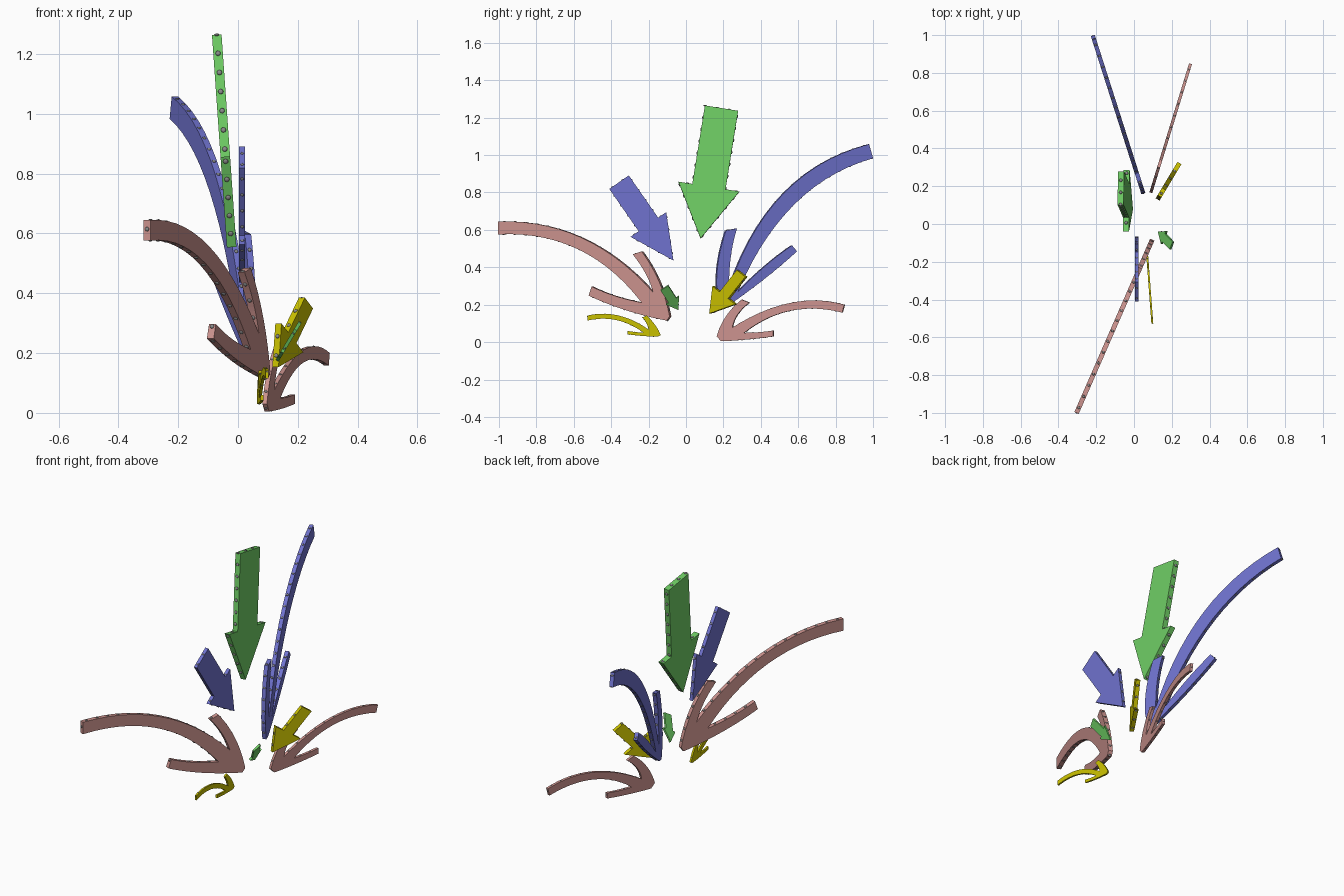
import bpy, bmesh
from mathutils import Vector, Matrix

if "Cube" in bpy.data.objects:
    bpy.data.objects.remove(bpy.data.objects["Cube"])


def material(name, rgb):
    m = bpy.data.materials.new(name)
    m.diffuse_color = (*rgb, 1)
    m.use_nodes = True
    m.node_tree.nodes["Principled BSDF"].inputs["Base Color"].default_value = m.diffuse_color
    return m


PINK = material("pink", (0.60, 0.29, 0.27))
BLUE = material("blue", (0.16, 0.17, 0.62))
GREEN = material("green", (0.16, 0.62, 0.13))
YELLOW = material("yellow", (0.60, 0.54, 0.0))
STUD = material("stud", (0.25, 0.25, 0.25))


def bend(start, segs, steps=14):
    """Outline from segments: (y, z) is a line, (cy, cz, y, z) a bent edge."""
    pts, p = [Vector(start)], Vector(start)
    for s in segs:
        e = Vector(s[-2:])
        if len(s) == 4:
            c = Vector(s[:2])
            for i in range(1, steps):
                t = i / steps
                pts.append(p * (1 - t) ** 2 + c * 2 * t * (1 - t) + e * t * t)
        pts.append(e)
        p = e
    if (pts[-1] - pts[0]).length < 1e-5:
        pts.pop()
    return pts


def block(tail, tip, width, head_width, head_len):
    """Straight block arrow outline."""
    a, b = Vector(tail), Vector(tip)
    d = (b - a).normalized()
    n = Vector((-d.y, d.x))
    h = b - d * head_len
    left = [a + n * width / 2, h + n * width / 2, h + n * head_width / 2]
    right = [h - n * head_width / 2, h - n * width / 2, a - n * width / 2]
    return left + [b] + right


def arrow(name, outline, plane, thick, mat):
    """Extrude an outline lying in the plane x = a + b*y + c*z; stud its rim."""
    a, b, c = plane
    nrm = Vector((1, -b, -c)).normalized()
    pts = [Vector((a + b * p.x + c * p.y, p.x, p.y)) for p in outline]
    bm = bmesh.new()
    face = bm.faces.new([bm.verts.new(p - nrm * thick / 2) for p in pts])
    ext = bmesh.ops.extrude_face_region(bm, geom=[face])["geom"]
    top = [v for v in ext if isinstance(v, bmesh.types.BMVert)]
    bmesh.ops.translate(bm, verts=top, vec=nrm * thick)
    bmesh.ops.recalc_face_normals(bm, faces=bm.faces)

    # small flattened studs spaced along the rim
    r, gap, left = min(0.009, thick * 0.3), 0.065, 0.03
    for p, q in zip(pts, pts[1:] + pts[:1]):
        d = q - p
        length = d.length
        d.normalize()
        out = d.cross(nrm)
        rot = Matrix((d, nrm, out)).transposed().to_4x4()
        while left < length:
            m = Matrix.Translation(p + d * left) @ rot @ Matrix.Diagonal((1, 1, 0.5, 1))
            vs = bmesh.ops.create_uvsphere(bm, u_segments=8, v_segments=6, radius=r, matrix=m)["verts"]
            for f in {f for v in vs for f in v.link_faces}:
                f.material_index = 1
                f.smooth = True
            left += gap
        left -= length

    me = bpy.data.meshes.new(name)
    bm.to_mesh(me)
    bm.free()
    me.materials.append(mat)
    me.materials.append(STUD)
    ob = bpy.data.objects.new(name, me)
    bpy.context.collection.objects.link(ob)


# straight block arrows
arrow("large_green_arrow", block((.19, 1.25), (.078, .554), .18, .33, .28),
      (.0175, 0, -.07), .032, GREEN)
arrow("straight_blue_arrow", block((-.358, .855), (-.067, .436), .127, .232, .235),
      (.014, 0, 0), .02, BLUE)
arrow("small_green_arrow", block((-.115, .291), (-.04, .174), .048, .082, .06),
      (.026, 0, .6), .011, GREEN)
arrow("straight_yellow_arrow", block((.30, .367), (.13, .153), .058, .155, .125),
      (.047, .6, 0), .024, YELLOW)

# curved arrows with open chevron heads
arrow("left_pink_arrow", bend((-1, .645), [
    (-.52, .66, -.17, .265), (-.20, .37, -.28, .469), (-.233, .485),
    (-.12, .335, -.083, .137), (-.099, .115), (-.33, .16, -.516, .249),
    (-.50, .297), (-.38, .238, -.233, .212), (-.53, .60, -1, .576), (-1, .645)]),
    (.133, .437, 0), .025, PINK)
arrow("right_pink_arrow", bend((.848, .20), [
    (.57, .28, .25, .078), (.26, .15, .34, .211), (.30, .227),
    (.20, .15, .166, .03), (.19, .005), (.32, .01, .468, .03),
    (.468, .062), (.39, .05, .313, .05), (.545, .232, .837, .158), (.848, .20)]),
    (.038, .308, 0), .016, PINK)
arrow("tall_blue_arrow", bend((.976, 1.058), [
    (.44, .92, .227, .29), (.225, .47, .27, .608), (.211, .597),
    (.15, .42, .163, .265), (.18, .185), (.215, .19), (.42, .33, .59, .485),
    (.564, .517), (.42, .42, .275, .27), (.52, .85, .997, .983), (.976, 1.058)]),
    (.101, -.32, 0), .022, BLUE)
arrow("curved_yellow_arrow", bend((-.527, .142), [
    (-.36, .18, -.20, .067), (-.205, .10, -.233, .131), (-.211, .142),
    (-.158, .094, -.136, .038), (-.15, .029), (-.23, .03, -.313, .042),
    (-.313, .06), (-.27, .052, -.227, .051), (-.37, .153, -.527, .115), (-.527, .142)]),
    (.0575, -.075, 0), .010, YELLOW)
